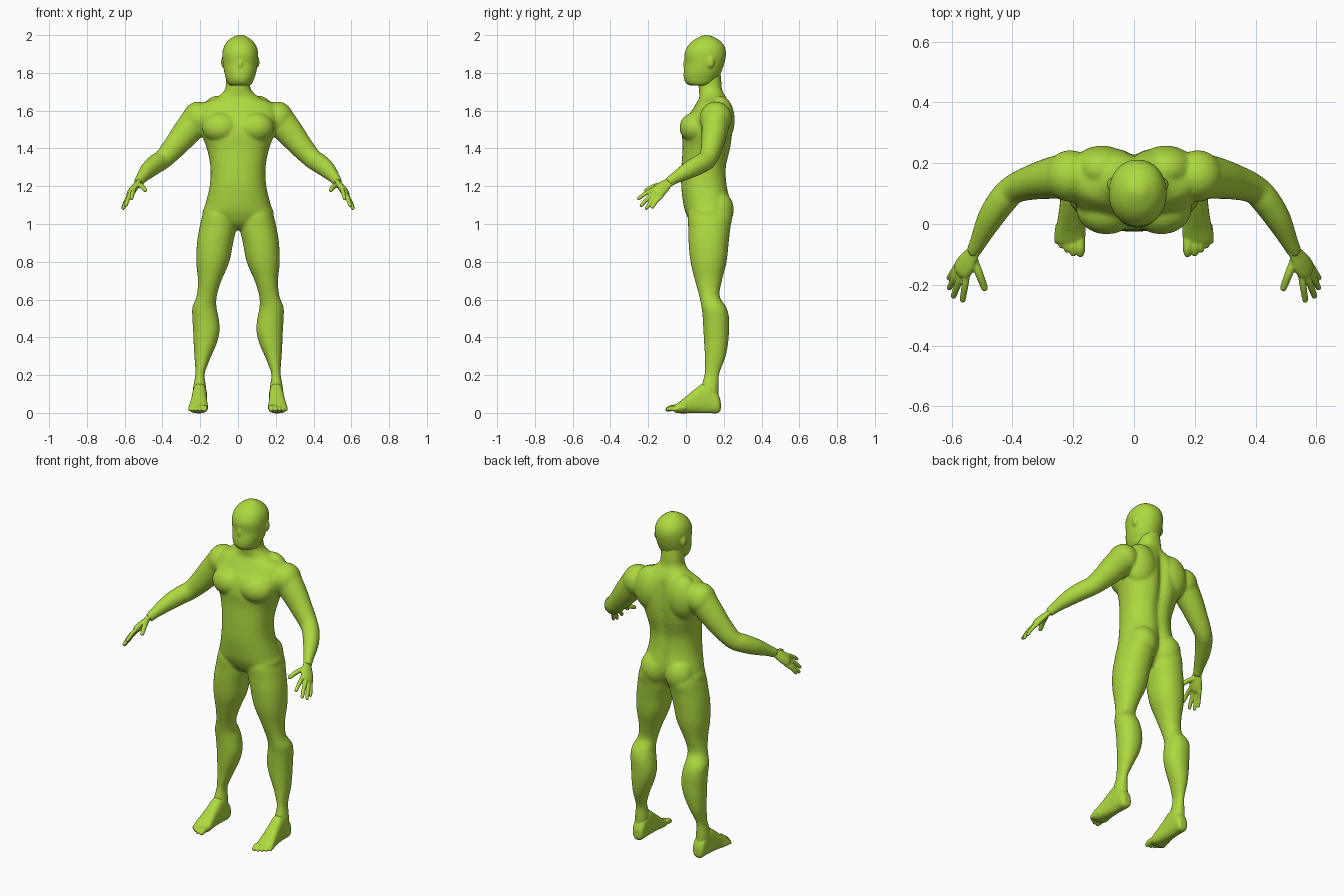
import bpy, bmesh, math
from mathutils import Vector, Matrix

skin = bpy.data.materials.new("lime_green")
skin.diffuse_color = (0.42, 0.69, 0.05, 1)


def refine(rows, n=5):
    """Smooth Catmull-Rom interpolation of section rows."""
    out = []
    for i in range(len(rows) - 1):
        a, b, c, d = (rows[max(i - 1, 0)], rows[i], rows[i + 1],
                      rows[min(i + 2, len(rows) - 1)])
        for k in range(n):
            t = k / n
            out.append([0.5 * (2*q + (r - p)*t + (2*p - 5*q + 4*r - s)*t*t
                               + (3*q - p - 3*r + s)*t**3)
                        for p, q, r, s in zip(a, b, c, d)])
    return out + [list(rows[-1])]


def skin_rings(bm, rings):
    vr = [[bm.verts.new(p) for p in ring] for ring in rings]
    n = len(vr[0])
    for a, b in zip(vr, vr[1:]):
        for i in range(n):
            bm.faces.new((a[i], a[(i+1) % n], b[(i+1) % n], b[i]))
    bm.faces.new(vr[0][::-1])
    bm.faces.new(vr[-1])


def loft(bm, rows, axis="z", power=2.0, sides=40):
    """Rows: position, x range, depth range, optional back groove depth."""
    rings = []
    for row in refine(rows):
        h, x0, x1, d0, d1 = row[:5]
        groove = row[5] if len(row) > 5 else 0
        ring = []
        for i in range(sides):
            a = 2 * math.pi * i / sides
            c, s = math.cos(a), math.sin(a)
            x = (x0+x1)/2 + (x1-x0)/2 * math.copysign(abs(c)**(2/power), c)
            d = (d0+d1)/2 + (d1-d0)/2 * math.copysign(abs(s)**(2/power), s)
            if s > 0:
                d -= groove * s * math.exp(-(x / 0.03)**2)
            ring.append((x, d, h) if axis == "z" else (x, h, d))
        rings.append(ring)
    skin_rings(bm, rings)


def tube(bm, rows, side=(0, 0, 1), flat=1.0, sides=20):
    """Rows: x, y, z, radius along the side axis; flat scales the other axis."""
    rows = refine(rows)
    rings = []
    for i, r in enumerate(rows):
        t = (Vector(rows[min(i+1, len(rows)-1)][:3])
             - Vector(rows[max(i-1, 0)][:3])).normalized()
        v = t.cross(Vector(side)).normalized()
        u = v.cross(t)
        rings.append([Vector(r[:3]) + r[3] * (u*math.cos(a) + v*flat*math.sin(a))
                      for a in (2*math.pi*k/sides for k in range(sides))])
    skin_rings(bm, rings)


def ball(bm, loc, radii):
    bmesh.ops.create_uvsphere(bm, u_segments=32, v_segments=20, radius=1,
                              matrix=Matrix.Translation(loc) @ Matrix.Diagonal((*radii, 1)))


def digit(bm, base, tip, r, bend=0.0):
    """Finger or toe with a rounded end."""
    a, b = Vector(base), Vector(tip)
    mid = a.lerp(b, 0.5) + Vector((0, 0, bend))
    e = (b - mid).normalized()
    tube(bm, [(*a, r), (*mid, r), (*(b - e*r), r*0.85), (*(b - e*r*0.3), r*0.6),
              (*b, r*0.15)], side=(1, 0, 0.2))


def mirror(bm):
    dup = bmesh.ops.duplicate(bm, geom=bm.verts[:] + bm.edges[:] + bm.faces[:])
    vs = [v for v in dup["geom"] if isinstance(v, bmesh.types.BMVert)]
    bmesh.ops.scale(bm, vec=(-1, 1, 1), verts=vs)


def finish(bm, name, voxel, smooth, side=1):
    """Fuse overlapping volumes into one smooth surface."""
    if side < 0:
        bmesh.ops.scale(bm, vec=(-1, 1, 1), verts=bm.verts[:])
    bmesh.ops.recalc_face_normals(bm, faces=bm.faces[:])
    me = bpy.data.meshes.new(name)
    bm.to_mesh(me)
    bm.free()
    me.materials.append(skin)
    ob = bpy.data.objects.new(name, me)
    bpy.context.collection.objects.link(ob)
    m = ob.modifiers.new("fuse", "REMESH")
    m.mode = "VOXEL"
    m.voxel_size = voxel
    m.use_smooth_shade = True
    s = ob.modifiers.new("soften", "SMOOTH")
    s.factor = 0.5
    s.iterations = smooth


# ---- body: legs and arms on one side, mirrored, then the trunk ----
bm = bmesh.new()
loft(bm, [(0.07, .168, .236, .08, .172), (0.13, .168, .238, .08, .172),
          (0.2, .177, .226, .097, .175), (0.25, .162, .227, .1, .192),
          (0.3, .142, .231, .1, .21), (0.37, .112, .235, .096, .223),
          (0.44, .097, .238, .092, .228), (0.51, .104, .242, .088, .227),
          (0.56, .114, .241, .082, .213), (0.62, .112, .219, .07, .178),
          (0.7, .088, .212, .048, .19), (0.8, .046, .221, .024, .215),
          (0.9, .026, .217, .014, .226), (0.98, .008, .204, .012, .235),
          (1.05, .006, .187, .01, .245), (1.12, .02, .16, .03, .22)], power=2.15)
tube(bm, [(.15, .155, 1.585, .06), (.2, .158, 1.565, .083), (.265, .152, 1.495, .076),
          (.335, .137, 1.41, .063), (.395, .115, 1.345, .053), (.435, .075, 1.318, .052),
          (.475, .015, 1.285, .046), (.51, -.055, 1.245, .032), (.53, -.095, 1.218, .026)],
     flat=0.92)
ball(bm, (.21, .158, 1.56), (.083, .085, .088))     # shoulder
ball(bm, (.09, .05, 1.51), (.1, .084, .082))        # chest
ball(bm, (.105, .18, 1.55), (.1, .078, .13))        # shoulder blade
ball(bm, (.082, .17, 1.075), (.084, .083, .1))      # buttock
mirror(bm)
loft(bm, [(.97, -.03, .03, .07, .16, 0), (1.0, -.1, .1, .03, .2, .02),
          (1.05, -.185, .185, .002, .235, .03), (1.1, -.174, .174, -.013, .245, .03),
          (1.2, -.15, .15, -.025, .222, .015), (1.3, -.146, .146, -.024, .217, .015),
          (1.4, -.165, .165, -.018, .24, .022), (1.48, -.195, .195, -.02, .25, .025),
          (1.55, -.21, .21, -.004, .25, .025), (1.6, -.21, .21, .03, .245, .022),
          (1.64, -.185, .185, .055, .232, .012), (1.67, -.115, .115, .07, .217, .006),
          (1.71, -.07, .07, .068, .194, .003), (1.76, -.064, .064, .065, .187, 0),
          (1.82, -.06, .06, .07, .18, 0)], power=2.25)
finish(bm, "body", 0.007, 8)

# ---- head with nose and ears ----
bm = bmesh.new()
loft(bm, [(1.732, -.03, .05, .035, .10), (1.74, -.05, .072, .006, .14),
          (1.765, -.062, .084, -.01, .165), (1.8, -.072, .096, -.012, .185),
          (1.85, -.08, .104, -.006, .203), (1.9, -.083, .107, -.008, .212),
          (1.94, -.074, .098, .008, .204), (1.97, -.053, .077, .036, .18),
          (1.99, -.026, .05, .07, .147), (2.0, -.006, .03, .098, .118)], power=2.1)
ball(bm, (.013, .002, 1.845), (.013, .018, .03))
for s in (-1, 1):
    ball(bm, (.012 + s*.09, .13, 1.857), (.012, .02, .03))
finish(bm, "head", 0.006, 5)

# ---- hands and feet ----
for side, label in ((1, "left"), (-1, "right")):
    bm = bmesh.new()
    tube(bm, [(.515, -.065, 1.238, .028), (.53, -.095, 1.218, .028),
              (.548, -.125, 1.193, .038), (.565, -.15, 1.17, .04),
              (.572, -.165, 1.16, .028)], side=(.028, .04, -.035), flat=0.5)
    digit(bm, (.548, -.15, 1.19), (.565, -.258, 1.13), .0115, .008)
    digit(bm, (.562, -.15, 1.175), (.596, -.243, 1.092), .0115, .008)
    digit(bm, (.572, -.14, 1.16), (.61, -.215, 1.076), .011, .008)
    digit(bm, (.575, -.125, 1.15), (.612, -.182, 1.082), .01, .008)
    digit(bm, (.532, -.105, 1.21), (.488, -.22, 1.175), .0135, .008)
    finish(bm, label + "_hand", 0.004, 3, side)

    bm = bmesh.new()
    loft(bm, [(.184, .18, .218, .015, .06), (.17, .167, .235, -.001, .1),
              (.13, .164, .24, -.002, .15), (.09, .164, .242, -.002, .155),
              (.05, .164, .246, -.002, .128), (.01, .162, .252, -.002, .095),
              (-.03, .159, .26, -.002, .062), (-.055, .163, .258, .002, .044),
              (-.065, .17, .25, .008, .036)], axis="y", power=2.5)
    for x, tx, y, r in ((.178, .176, -.109, .0165), (.202, .2, -.107, .0125),
                        (.22, .221, -.095, .0115), (.236, .24, -.081, .011),
                        (.248, .255, -.066, .0105)):
        digit(bm, (x, y + .065, .028), (tx, y, .014), r, .005)
    finish(bm, label + "_foot", 0.0045, 3, side)
